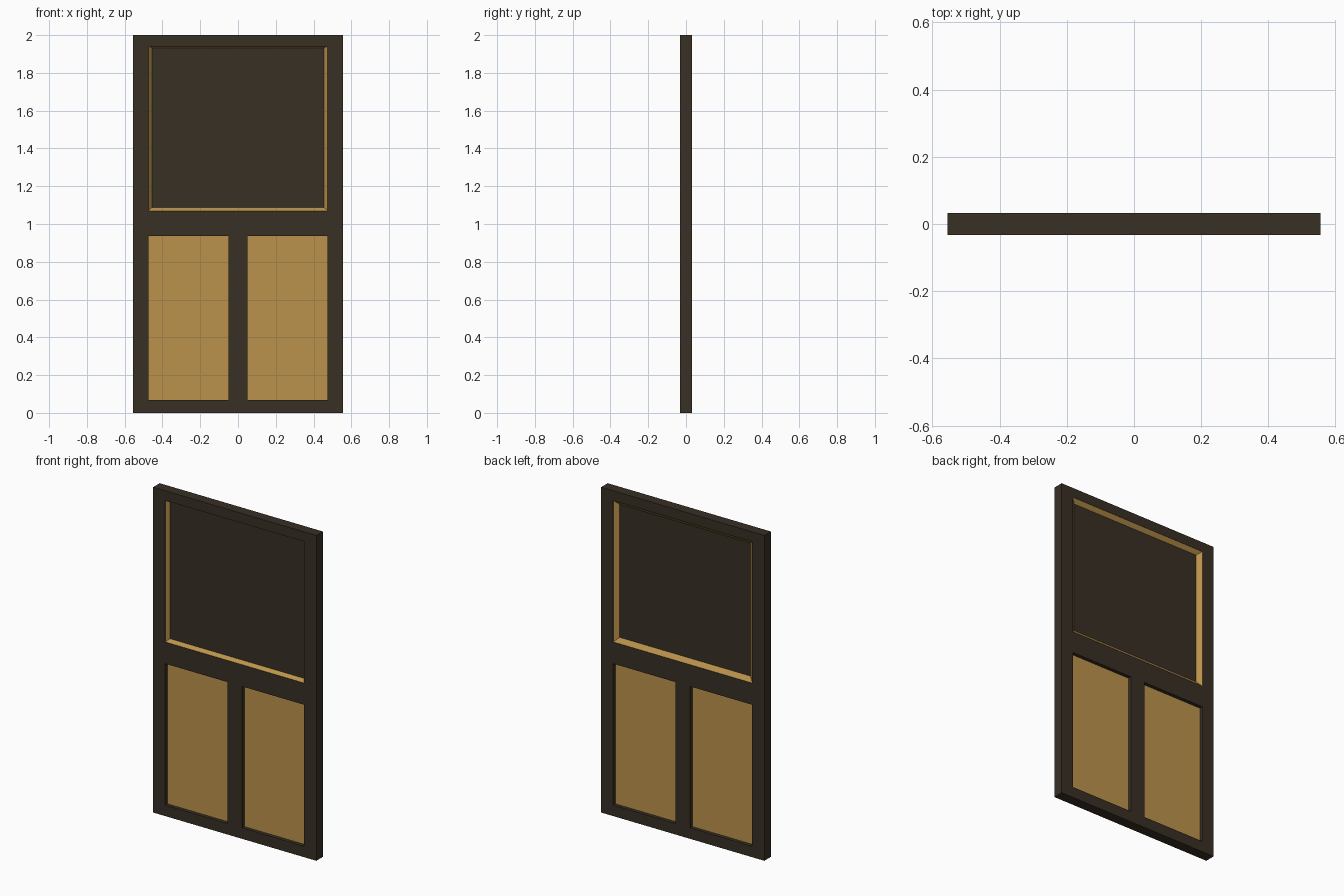
import bpy, bmesh

if "Cube" in bpy.data.objects:
    bpy.data.objects.remove(bpy.data.objects["Cube"])


def material(name, color):
    m = bpy.data.materials.new(name)
    m.diffuse_color = (*color, 1)
    m.use_nodes = True
    m.node_tree.nodes["Principled BSDF"].inputs["Base Color"].default_value = m.diffuse_color
    return m


DARK = material("dark_brown", (0.040, 0.029, 0.0185))
TAN = material("tan_wood", (0.50, 0.29, 0.072))

W, H, D = 0.555, 2.0, 0.032      # half width, height, half depth
IN = 0.473                       # half width of the openings
PD = 0.010                       # half depth of pane and panels


def add_object(name, bm, mat):
    bmesh.ops.recalc_face_normals(bm, faces=bm.faces)
    me = bpy.data.meshes.new(name)
    bm.to_mesh(me)
    bm.free()
    me.materials.append(mat)
    ob = bpy.data.objects.new(name, me)
    bpy.context.collection.objects.link(ob)
    return ob


def box(name, x0, x1, z0, z1, d, mat):
    bm = bmesh.new()
    bmesh.ops.create_cube(bm, size=1)
    for v in bm.verts:
        v.co.x = x1 if v.co.x > 0 else x0
        v.co.y = d if v.co.y > 0 else -d
        v.co.z = z1 if v.co.z > 0 else z0
    return add_object(name, bm, mat)


def bead(name, side, w, w_top):
    """Sloped moulding ring from the door face down to the pane."""
    bm = bmesh.new()

    def ring(y, i, t):
        x, z0, z1 = IN - i, 1.07 + i, 1.94 - t
        return [bm.verts.new((a, side * y, b))
                for a, b in ((-x, z0), (x, z0), (x, z1), (-x, z1))]

    rings = [ring(D - 0.001, 0, 0), ring(PD, w, w_top), ring(PD - 0.002, 0, 0)]
    for k in range(3):
        a, b = rings[k], rings[(k + 1) % 3]
        for i in range(4):
            j = (i + 1) % 4
            bm.faces.new((a[i], a[j], b[j], b[i]))
    return add_object(name, bm, TAN)


# Frame: stiles, rails and centre post
for label, s in (("left", -1), ("right", 1)):
    xs = sorted((s * IN, s * W))
    box(label + "_stile", *xs, 0, H, D, DARK)
box("top_rail", -IN, IN, 1.94, H, D, DARK)
box("middle_rail", -IN, IN, 0.937, 1.07, D, DARK)
box("bottom_rail", -IN, IN, 0, 0.067, D, DARK)
box("centre_post", -0.05, 0.05, 0.067, 0.937, D, DARK)

# Lower wooden panels
for label, s in (("left", -1), ("right", 1)):
    xs = sorted((s * 0.05, s * IN))
    box(label + "_panel", *xs, 0.067, 0.937, PD, TAN)

# Dark window pane with sloped mouldings on both sides
box("window_pane", -IN, IN, 1.07, 1.94, PD, DARK)
bead("front_moulding", -1, 0.017, 0.008)
bead("back_moulding", 1, 0.028, 0.024)
